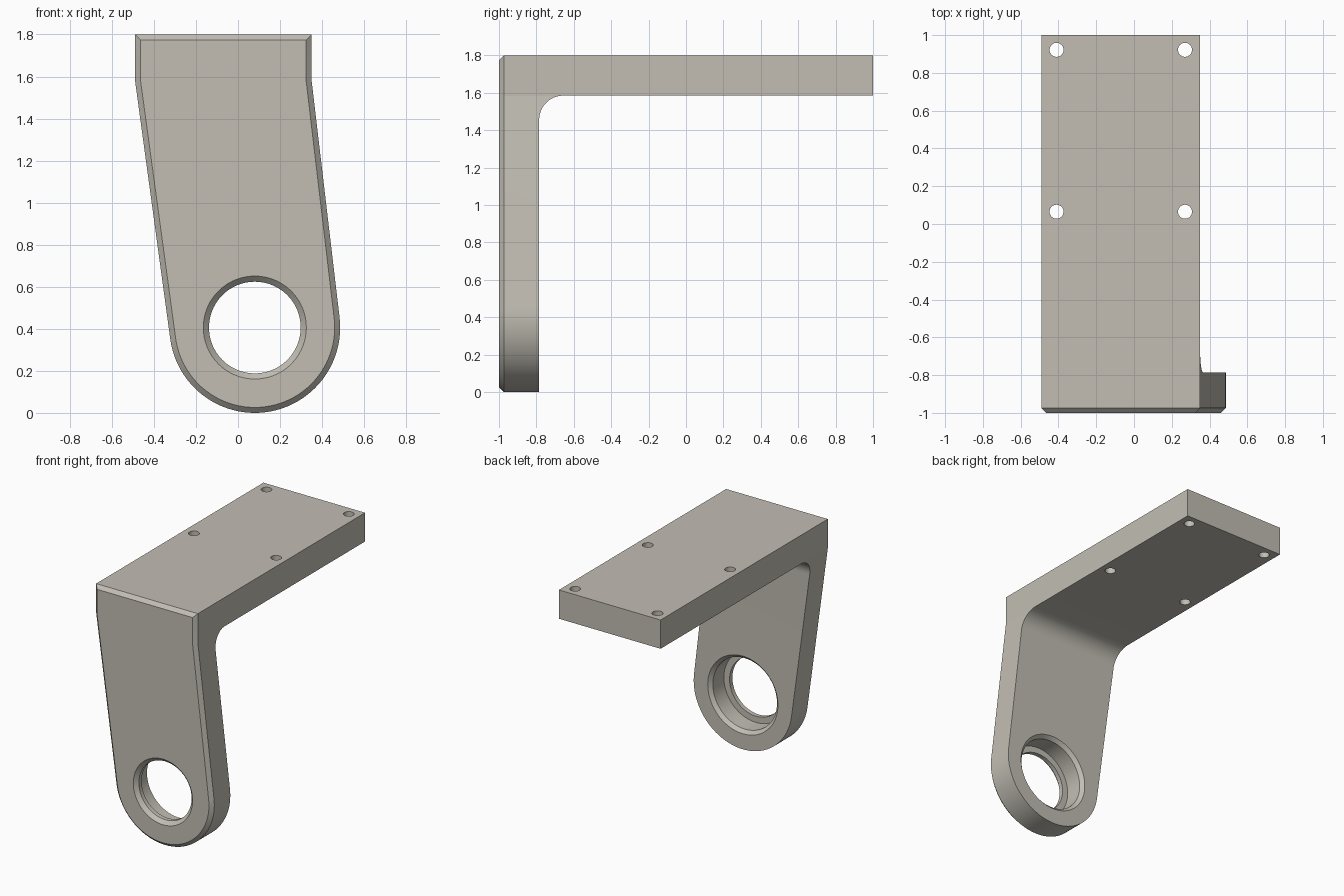
import bpy, bmesh, math
from mathutils import Vector

if "Cube" in bpy.data.objects:
    bpy.data.objects.remove(bpy.data.objects["Cube"])

CX, CZ, R = 0.08, 0.406, 0.406      # rounded lower end of the arm
LEFT, RIGHT, TOP, BEND = -0.49, 0.35, 1.80, 1.582
CHAMFER = 0.026
BACK, UNDER, FILLET = -0.785, 1.585, 0.13


def make(name, rings, cap=True):
    """Skin equal-length closed rings of points into a solid."""
    bm = bmesh.new()
    loops = [[bm.verts.new(p) for p in ring] for ring in rings]
    n = len(loops[0])
    for a, b in zip(loops, loops[1:]):
        for i in range(n):
            j = (i + 1) % n
            bm.faces.new((a[i], a[j], b[j], b[i]))
    if cap:
        bm.faces.new(loops[0])
        bm.faces.new(loops[-1])
    bmesh.ops.recalc_face_normals(bm, faces=bm.faces)
    mesh = bpy.data.meshes.new(name)
    bm.to_mesh(mesh)
    bm.free()
    obj = bpy.data.objects.new(name, mesh)
    bpy.context.collection.objects.link(obj)
    return obj


def inset(points, d):
    """Mitred inset of a counter-clockwise outline."""
    out = []
    for i, p in enumerate(points):
        e1 = (p - points[i - 1]).normalized()
        e2 = (points[(i + 1) % len(points)] - p).normalized()
        n1, n2 = Vector((-e1.y, e1.x)), Vector((-e2.y, e2.x))
        out.append(p + (n1 + n2) * d / (1 + n1.dot(n2)))
    return out


def circle(r, n=96):
    return [(r * math.cos(math.tau * i / n), r * math.sin(math.tau * i / n)) for i in range(n)]


def cut(body, cutter):
    mod = body.modifiers.new("cut", 'BOOLEAN')
    mod.operation, mod.solver, mod.object = 'DIFFERENCE', 'EXACT', cutter
    bpy.context.view_layer.objects.active = body
    bpy.ops.object.modifier_apply(modifier=mod.name)
    bpy.data.objects.remove(cutter)


def tangent_angle(x, side):
    dx, dz = x - CX, BEND - CZ
    return math.atan2(dz, dx) + side * math.acos(R / math.hypot(dx, dz))


# Front outline: straight top, tapering sides tangent to the round end
a0, a1 = tangent_angle(LEFT, 1), tangent_angle(RIGHT, -1) + math.tau
outline = [Vector(p) for p in ((RIGHT, BEND), (RIGHT, TOP), (LEFT, TOP), (LEFT, BEND))]
for i in range(49):
    a = a0 + (a1 - a0) * i / 48
    outline.append(Vector((CX + R * math.cos(a), CZ + R * math.sin(a))))

# Solid bracket with a chamfered front edge
bracket = make("bracket", [
    [(p.x, -1, p.y) for p in inset(outline, CHAMFER)],
    [(p.x, -1 + CHAMFER, p.y) for p in outline],
    [(p.x, 1, p.y) for p in outline]])

# Remove the space behind the arm and below the plate, leaving a filleted corner
profile = [(1.2, UNDER), (1.2, -0.2), (BACK, -0.2)]
for i in range(25):
    a = math.pi - math.pi / 2 * i / 24
    profile.append((BACK + FILLET + FILLET * math.cos(a), UNDER - FILLET + FILLET * math.sin(a)))
cut(bracket, make("underside_cutter", [[(x, y, z) for y, z in profile] for x in (-0.8, 0.8)]))

# Stepped bearing bore: front chamfer, lip, shoulder, seat, rear chamfer
bore = [(-1.01, 0.255), (-0.973, 0.218), (-0.94, 0.218), (-0.94, 0.265),
        (BACK - 0.025, 0.265), (BACK + 0.01, 0.30)]
cut(bracket, make("bore_cutter", [[(CX + u, y, CZ + v) for u, v in circle(r)] for y, r in bore]))

# Four screw holes through the plate
for x in (-0.41, 0.27):
    for y in (0.065, 0.922):
        cut(bracket, make("screw_hole_cutter",
                          [[(x + u, y + v, z) for u, v in circle(0.037)] for z in (1.5, 1.9)]))

# Warm grey finish, smooth only along the curved surfaces
grey = bpy.data.materials.new("warm_grey")
grey.diffuse_color = (0.54, 0.515, 0.455, 1)
grey.use_nodes = True
grey.node_tree.nodes["Principled BSDF"].inputs["Base Color"].default_value = grey.diffuse_color
bracket.data.materials.clear()
bracket.data.materials.append(grey)
for poly in bracket.data.polygons:
    poly.material_index = 0
bracket.select_set(True)
bpy.context.view_layer.objects.active = bracket
bpy.ops.object.shade_smooth_by_angle(angle=math.radians(5.5))
